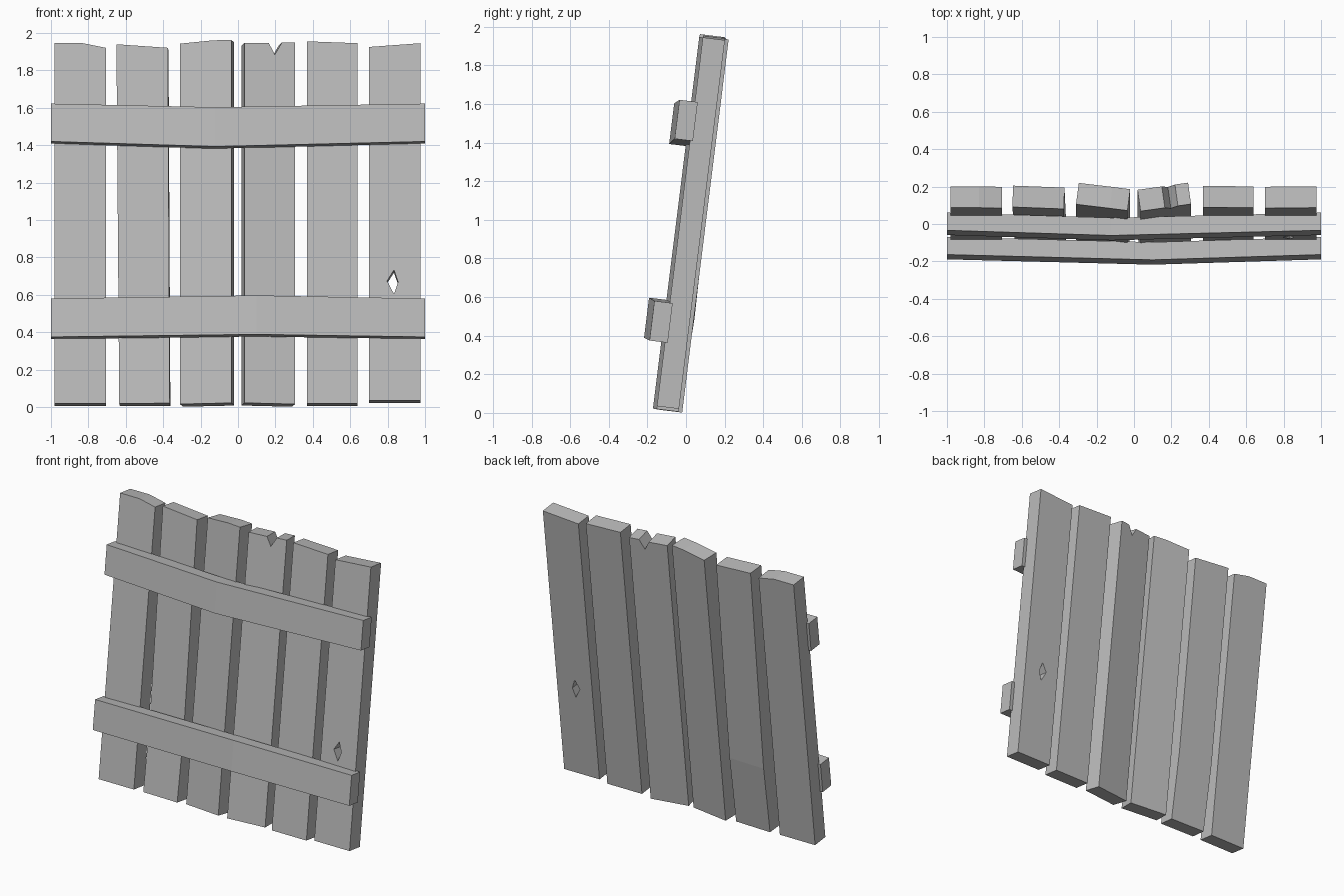
import bpy, bmesh, math
from mathutils import Vector

cube = bpy.data.objects.get("Cube")
if cube:
    bpy.data.objects.remove(cube, do_unlink=True)

GREY = (0.5, 0.5, 0.5, 1.0)
wood = bpy.data.materials.new("weathered_grey_wood")
wood.use_nodes = True
wood.diffuse_color = GREY
wood.node_tree.nodes["Principled BSDF"].inputs["Base Color"].default_value = GREY

LEAN = math.radians(7.1)      # the panel leans backwards
FOOT_Y = -0.155               # front face of the planks at ground level
THICK = 0.115


def lean(x, depth, z):
    """Panel coordinates (depth behind the front face) to world position."""
    return Vector((x, FOOT_Y + z * math.tan(LEAN) + depth * math.cos(LEAN),
                   z - depth * math.sin(LEAN)))


def board(name, outline, front, thick, hole=(), cut_x=None, cut_z=None, warp=None):
    """Extrude an outline (x, z), with optional hole, fold line and warp."""
    bm = bmesh.new()
    edges = []
    for loop in (outline, hole):
        vs = [bm.verts.new((x, front, z)) for x, z in loop]
        edges += [bm.edges.new((vs[i - 1], vs[i])) for i in range(len(vs))]
    bmesh.ops.triangle_fill(bm, edges=edges, use_beauty=True, normal=(0, -1, 0))
    ext = bmesh.ops.extrude_face_region(bm, geom=bm.faces[:])
    moved = [g for g in ext["geom"] if isinstance(g, bmesh.types.BMVert)]
    bmesh.ops.translate(bm, verts=moved, vec=(0, thick, 0))
    # the extrusion keeps the first cap, so the board is closed on both sides
    for value, axis in ((cut_x, (1, 0, 0)), (cut_z, (0, 0, 1))):
        if value is not None:
            bmesh.ops.bisect_plane(bm, geom=bm.verts[:] + bm.edges[:] + bm.faces[:],
                                   plane_co=Vector(axis) * value, plane_no=axis)
    for v in bm.verts:
        x, d, z = v.co
        if warp:
            x, d, z = warp(x, d, z)
        v.co = lean(x, d, z)
    bmesh.ops.recalc_face_normals(bm, faces=bm.faces[:])
    mesh = bpy.data.meshes.new(name)
    bm.to_mesh(mesh)
    bm.free()
    mesh.materials.append(wood)
    obj = bpy.data.objects.new(name, mesh)
    bpy.context.collection.objects.link(obj)
    return obj


def twist(centre, slope, bulge=0.0, fold=0.5, top=1.94):
    """Turn a plank about its length and bow it backwards at a fold height."""
    def warp(x, d, z):
        bow = bulge * (z / fold if z < fold else (top - z) / (top - fold))
        return x - slope * d, d + slope * (x - centre) + bow, z
    return warp


# Upright planks: bottom corners, then top edge from right to left
board("plank_1", [(-0.98, 0.02), (-0.705, 0.02),
                  (-0.705, 1.92), (-0.83, 1.945), (-0.98, 1.945)], 0, THICK)
board("plank_2", [(-0.635, 0.02), (-0.365, 0.02), (-0.375, 1.92), (-0.65, 1.94)],
      0, THICK, cut_z=0.5, warp=twist(-0.51, -0.03, bulge=0.018))
board("plank_3", [(-0.31, 0.018), (-0.035, 0.02),
                  (-0.035, 1.96), (-0.13, 1.96), (-0.31, 1.945)],
      0, THICK, warp=twist(-0.17, -0.13))
board("plank_4", [(0.035, 0.02), (0.305, 0.018), (0.305, 1.95), (0.235, 1.95),
                  (0.197, 1.885), (0.165, 1.945), (0.035, 1.945)],
      0, THICK, warp=twist(0.17, 0.14))
board("plank_5", [(0.37, 0.02), (0.64, 0.02), (0.64, 1.945), (0.37, 1.955)], 0, THICK)
board("plank_6", [(0.70, 0.035), (0.975, 0.035), (0.975, 1.945), (0.70, 1.925)], 0, THICK,
      hole=[(0.797, 0.674), (0.834, 0.733), (0.856, 0.668), (0.834, 0.604)])


# Cross rails, each bent forward at its middle
def rail(name, mid_x, bottom, top, mid_bottom, mid_top, bow):
    outline = [(-1, bottom), (mid_x, mid_bottom), (1, bottom),
               (1, top), (mid_x, mid_top), (-1, top)]

    def warp(x, d, z):
        side = 1 + mid_x if x < mid_x else 1 - mid_x
        return x, d - bow * (1 - abs(x - mid_x) / side), z
    board(name, outline, -0.08, 0.095, cut_x=mid_x, warp=warp)


rail("upper_rail", -0.12, 1.41, 1.612, 1.38, 1.59, 0.025)
rail("lower_rail", 0.1, 0.365, 0.57, 0.375, 0.583, 0.03)
